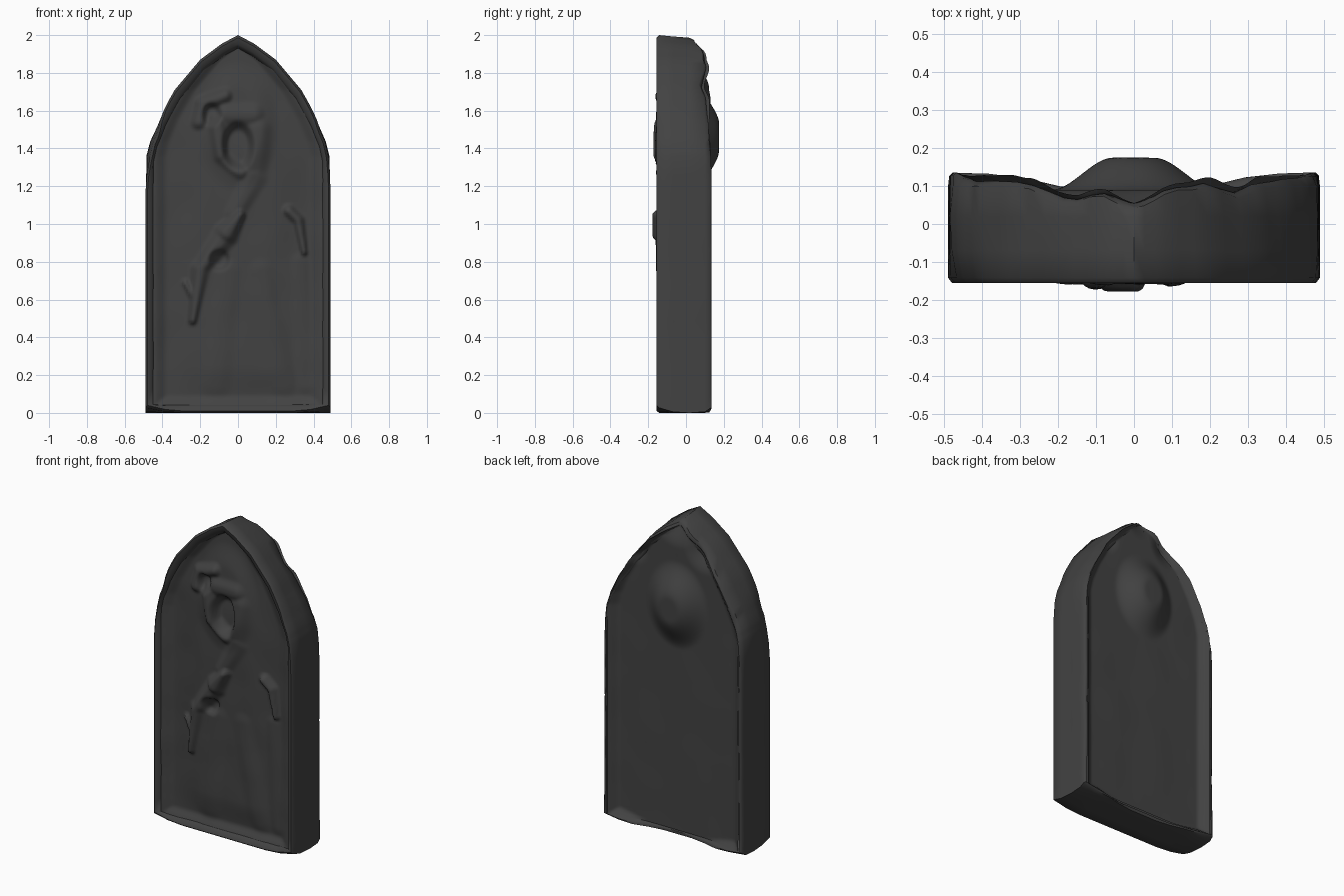
import bpy, bmesh, math
from mathutils import Vector, noise

if "Cube" in bpy.data.objects:
    bpy.data.objects.remove(bpy.data.objects["Cube"])

stone = bpy.data.materials.new("dark grey stone")
stone.diffuse_color = (0.055, 0.055, 0.055, 1)
stone.use_nodes = True
stone.node_tree.nodes["Principled BSDF"].inputs["Base Color"].default_value = stone.diffuse_color

# right half of the pointed arch outline (x, z)
ARCH = [(0.49, 0), (0.49, 1.36), (0.472, 1.44), (0.42, 1.56), (0.335, 1.71),
        (0.20, 1.87), (0.085, 1.955), (0, 2.0)]


def half_width(z):
    for (x0, z0), (x1, z1) in zip(ARCH, ARCH[1:]):
        if z <= z1:
            return x0 + (x1 - x0) * (z - z0) / (z1 - z0)
    return 0.0


def ramp(t):
    t = max(0.0, min(1.0, t))
    return t * t * (3 - 2 * t)


def inset(x, z, d):
    return x * (1 - d / 0.49), d + z * (2 - 2.4 * d) / 2


def seg_dist(x, z, a, b):
    # distance to a segment and the position along it
    p, q, r = Vector((x, z)), Vector(a), Vector(b)
    t = max(0, min(1, (p - q).dot(r - q) / (r - q).length_squared))
    return (p - q.lerp(r, t)).length, t


def oval(x, z, cx, cz, rx, rz):
    return math.hypot((x - cx) / rx, (z - cz) / rz)


# carved ridges: start, end, start radius, end radius, height
RIDGES = [
    ((0.11, 1.50), (0.09, 1.25), 0.08, 0.08, 0.015),     # hood edge, right
    ((0.09, 1.25), (-0.02, 1.05), 0.08, 0.06, 0.02),     # upper sleeve
    ((0.01, 1.05), (-0.06, 0.95), 0.04, 0.08, 0.052),    # hand
    ((-0.06, 0.95), (-0.20, 0.76), 0.08, 0.05, 0.035),   # sleeve cuff
    ((-0.20, 0.76), (-0.24, 0.49), 0.06, 0.03, 0.035),   # hanging sleeve tip
    ((-0.23, 0.60), (-0.28, 0.69), 0.03, 0.02, 0.025),
    ((0.27, 1.07), (0.32, 1.02), 0.04, 0.04, 0.036),     # far hand
    ((0.32, 1.02), (0.35, 0.85), 0.04, 0.025, 0.034),
    ((-0.21, 1.54), (-0.19, 1.63), 0.05, 0.05, 0.028),   # fold beside the hood
    ((-0.19, 1.64), (-0.07, 1.68), 0.05, 0.05, 0.028),
    ((-0.11, 1.54), (-0.09, 1.36), 0.06, 0.05, 0.025),   # hood edge, left
    ((-0.08, 1.35), (0.02, 1.27), 0.05, 0.05, 0.02),
    ((-0.06, 1.58), (0.08, 1.58), 0.07, 0.07, 0.02),     # hood crown
    ((0.12, 0.75), (0.24, 0.15), 0.08, 0.09, 0.008),     # robe folds
    ((-0.05, 0.75), (-0.12, 0.15), 0.08, 0.10, 0.008),
    ((0.33, 0.80), (0.36, 0.15), 0.06, 0.07, 0.008),
]


def front_y(x, z):
    edge = min(0.8 * (half_width(z) - abs(x)), z)
    y = -0.132 + 0.026 * ramp((edge - 0.035) / 0.06)
    y -= 0.02 * ramp(1.6 - abs(x) / 0.23) * ramp((1.75 - z) / 0.4) * ramp((z - 0.05) / 0.2)
    y -= 0.024 * ramp((1.25 - oval(x, z, 0, 1.52, 0.18, 0.28)) / 0.6)    # hood
    best = 0
    for a, b, r0, r1, top in RIDGES:
        d, t = seg_dist(x, z, a, b)
        best = max(best, top * ramp(1.15 * (1 - d / (r0 + (r1 - r0) * t))))
    y -= best
    y += 0.05 * ramp((1.1 - oval(x, z, 0, 1.41, 0.085, 0.13)) / 0.5)     # hollow face
    y += 0.03 * ramp((1.2 - oval(x, z, -0.14, 1.58, 0.05, 0.06)) / 0.7)
    y += 0.03 * ramp((1.3 - oval(x, z, -0.10, 0.81, 0.05, 0.05)) / 0.7)
    y += 0.004 * noise.noise(Vector((x * 7, 3, z * 5)))
    return max(-0.178, y)


def back_y(x, z):
    edge = min(0.8 * (half_width(z) - abs(x)), z + 0.06 * ramp(1.2 - abs(x) / 0.38))
    panel_y = 0.135 - 0.046 * ramp((edge - 0.015) / 0.06)                # shallow recess
    e = oval(x, z, 0, 1.46, 0.22, 0.28)
    y = panel_y + 0.086 * ramp((1.0 - e) / 0.75)                         # bulge
    for cx, cz, r, d in [(0, 2.0, 0.18, 0.045), (-0.2, 1.86, 0.16, 0.045),
                         (0.3, 1.76, 0.12, 0.03)]:                       # worn chips
        y -= d * ramp(1 - math.hypot(x - cx, z - cz) / r)
    return y + 0.003 * noise.noise(Vector((x * 5, 9, z * 4)))


def finish(name, bm, angle):
    me = bpy.data.meshes.new(name)
    bm.to_mesh(me)
    bm.free()
    me.materials.append(stone)
    ob = bpy.data.objects.new(name, me)
    bpy.context.collection.objects.link(ob)
    bpy.ops.object.select_all(action='DESELECT')
    ob.select_set(True)
    bpy.context.view_layer.objects.active = ob
    bpy.ops.object.shade_smooth_by_angle(angle=math.radians(angle))


def panel(name, depth, d, flip):
    cols, rows = 80, 150
    bm = bmesh.new()
    grid = []
    for j in range(rows + 1):
        z = 1.998 * j / rows
        row = []
        for i in range(cols + 1):
            px, pz = inset((2 * i / cols - 1) * half_width(z), z, d)
            row.append(bm.verts.new((px, depth(px, pz), pz)))
        grid.append(row)
    for j in range(rows):
        for i in range(cols):
            q = [grid[j][i], grid[j][i + 1], grid[j + 1][i + 1], grid[j + 1][i]]
            bm.faces.new(q[::-1] if flip else q)
    finish(name, bm, 80)


# slab: outline lofted front to back, with a raised front rim
right = [(0.49, 1.36 * i / 14) for i in range(14)]
for (x0, z0), (x1, z1) in zip(ARCH[1:], ARCH[2:]):
    right += [(x0 + (x1 - x0) * k / 3, z0 + (z1 - z0) * k / 3) for k in range(3)]
outline = right + [(0, 2.0)] + [(-x, z) for x, z in reversed(right)]
outline += [(-0.49 + 0.98 * k / 10, 0) for k in range(1, 10)]

# ring: inset, extra wear in the arch, y position, from back surface?, corner chipping
RINGS = [(0.06, 0, -0.06, 0, 0), (0.046, 0, -0.122, 0, 0), (0.034, 0, -0.146, 0, 0.3),
         (0.01, 0, -0.155, 0, 1), (0, 0, -0.142, 0, 0.9), (0, 0.004, -0.07, 0, 0.2),
         (0, 0.01, 0.02, 0, 0), (0, 0.022, -0.035, 1, 0.2), (0.003, 0.035, -0.008, 1, 0.7),
         (0.012, 0.04, 0, 1, 0.6), (0.022, 0.04, 0, 1, 0.2), (0.07, 0.03, -0.09, 1, 0)]
bm = bmesh.new()
loops = []
for d, extra, y, from_back, chip in RINGS:
    ring = []
    for x, z in outline:
        wear = extra * ramp((z - 1.25) / 0.5)
        if extra:
            wear += 0.004 * (1 + noise.noise(Vector((x * 6, y * 8, z * 6)))) * ramp(z * 3)
        # worn shoulders and bottom corners
        wear += chip * (0.025 if x < 0 else 0.012) * ramp(1.3 - abs(z - 1.42) / 0.17)
        px, pz = inset(x, z, d)
        px *= 1 - wear / 0.49
        pz -= wear * ramp((z - 1.2) / 0.5)
        pz += chip * 0.03 * ramp((abs(x) - 0.34) / 0.15) * (1 if z == 0 else 0)
        ring.append(bm.verts.new((px, back_y(px, pz) + y if from_back else y, pz)))
    loops.append(ring)
n = len(outline)
for a, b in zip(loops, loops[1:]):
    for i in range(n):
        bm.faces.new((a[i], a[(i + 1) % n], b[(i + 1) % n], b[i]))
bm.faces.new(loops[0])
bm.faces.new(loops[-1])
bmesh.ops.recalc_face_normals(bm, faces=bm.faces)
finish("arched_slab", bm, 50)

# carved hooded figure on the front, worn recessed surface on the back
panel("front_relief", front_y, 0.04, False)
panel("back_surface", back_y, 0.03, True)
